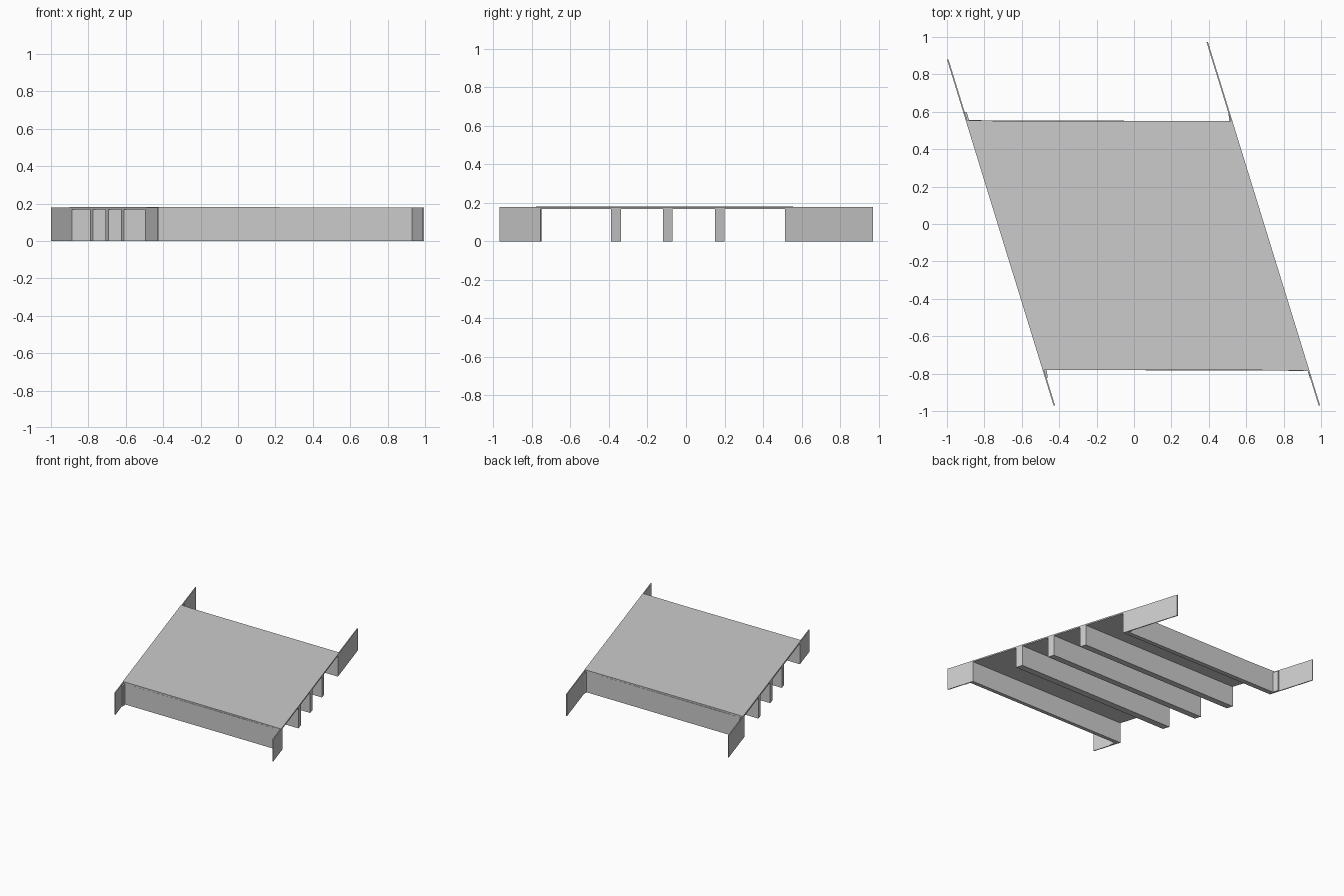
import bpy, bmesh

if "Cube" in bpy.data.objects:
    bpy.data.objects.remove(bpy.data.objects["Cube"])

WALL_H = 0.168     # underside of the deck
WING_H = 0.178     # top of wing walls


def left(y):
    """x of the skewed left side at a given y"""
    return -1.0 + (0.88 - y) * 0.308


def right(y):
    """x of the skewed right side at a given y"""
    return 0.395 + (0.975 - y) * 0.3085


def prism(name, outline, z0, top):
    """Extrude a counter-clockwise plan outline; top is a height or function of x"""
    height = top if callable(top) else (lambda x: top)
    bm = bmesh.new()
    lo = [bm.verts.new((x, y, z0)) for x, y in outline]
    hi = [bm.verts.new((x, y, height(x))) for x, y in outline]
    n = len(outline)
    bm.faces.new(lo[::-1])
    bm.faces.new(hi)
    for i in range(n):
        j = (i + 1) % n
        bm.faces.new((lo[i], lo[j], hi[j], hi[i]))
    bmesh.ops.recalc_face_normals(bm, faces=bm.faces[:])
    mesh = bpy.data.meshes.new(name)
    bm.to_mesh(mesh)
    bm.free()
    obj = bpy.data.objects.new(name, mesh)
    bpy.context.collection.objects.link(obj)
    return obj


def band(y0, y1):
    """Plan strip between the two skewed sides"""
    return [(left(y0), y0), (right(y0), y0), (right(y1), y1), (left(y1), y1)]


# Deck slab with a very slight fall towards the right
prism("deck",
      [(left(-0.78), -0.78), (0.53, -0.78), (right(-0.785), -0.785),
       (right(0.55), 0.55), (-0.66, 0.55), (left(0.555), 0.555)],
      WALL_H, lambda x: 0.1805 - 0.002 * x)

# Abutment walls and the three piers under the deck
prism("front_wall",
      [(left(-0.78), -0.78), (right(-0.785), -0.785),
       (right(-0.755), -0.755), (left(-0.75), -0.75)], 0, WALL_H)
prism("back_wall",
      [(left(0.515), 0.515), (right(0.515), 0.515),
       (right(0.55), 0.55), (left(0.555), 0.555)], 0, WALL_H)
for i, (y0, y1) in enumerate([(-0.39, -0.337), (-0.12, -0.07), (0.15, 0.2)]):
    prism(f"pier_{i + 1}", band(y0, y1), 0, WALL_H)

# Thin wing walls continuing the skewed sides
T = 0.008
for name, side, t, y0, y1 in [
        ("wing_front_left", left, T, -0.97, -0.755),
        ("wing_back_left", left, T, 0.54, 0.88),
        ("wing_front_right", right, -T, -0.97, -0.755),
        ("wing_back_right", right, -T, 0.54, 0.972)]:
    prism(name, [(side(y0), y0), (side(y0) + t, y0),
                 (side(y1) + t, y1), (side(y1), y1)], 0, WING_H)

# Small corner blocks where the wings meet the walls
for name, side, y_wall, y_tip, x_wall, x_tip in [
        ("corner_back_left", left, 0.55, 0.60, -0.88, -0.895),
        ("corner_front_left", left, -0.775, -0.82, -0.468, -0.461),
        ("corner_back_right", right, 0.548, 0.588, 0.508, 0.506),
        ("corner_front_right", right, -0.78, -0.825, 0.928, 0.94)]:
    prism(name, [(side(y_wall), y_wall), (x_wall, y_wall),
                 (x_tip, y_tip), (side(y_tip), y_tip)], 0, WALL_H)
